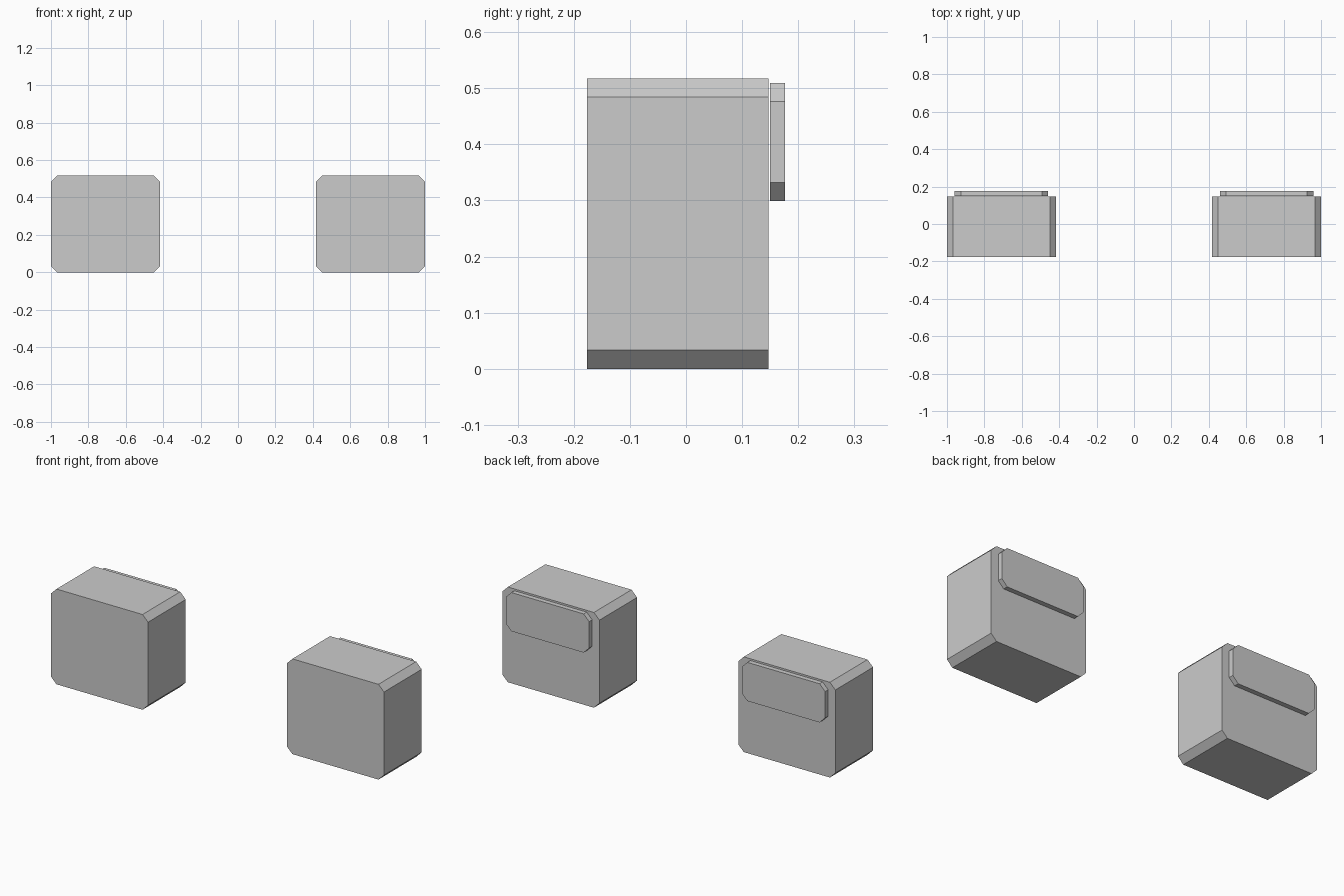
import bpy
import bmesh

cube = bpy.data.objects.get("Cube")
if cube:
    bpy.data.objects.remove(cube, do_unlink=True)

GREY = (0.6, 0.6, 0.6, 1.0)
grey = bpy.data.materials.new("light_grey")
grey.use_nodes = True
grey.diffuse_color = GREY
grey.node_tree.nodes["Principled BSDF"].inputs["Base Color"].default_value = GREY

CHAMFER = 0.033


def chamfered_block(name, x, width, y0, y1, z0, z1):
    """Octagonal profile in the xz plane, extruded from y0 to y1."""
    w, h, c = width / 2, (z1 - z0) / 2, CHAMFER
    zc = (z0 + z1) / 2
    profile = [(w - c, -h), (w, c - h), (w, h - c), (w - c, h),
               (c - w, h), (-w, h - c), (-w, c - h), (c - w, -h)]
    bm = bmesh.new()
    face = bm.faces.new([bm.verts.new((px, y0, zc + pz)) for px, pz in profile])
    out = bmesh.ops.extrude_face_region(bm, geom=[face], use_keep_orig=True)
    moved = [v for v in out["geom"] if isinstance(v, bmesh.types.BMVert)]
    bmesh.ops.translate(bm, verts=moved, vec=(0, y1 - y0, 0))
    bmesh.ops.recalc_face_normals(bm, faces=bm.faces)
    mesh = bpy.data.meshes.new(name)
    bm.to_mesh(mesh)
    bm.free()
    mesh.materials.append(grey)
    obj = bpy.data.objects.new(name, mesh)
    obj.location.x = x
    bpy.context.collection.objects.link(obj)


# A matching pair: each block carries a thin plate high on its back
for side, sign in (("left", 1), ("right", -1)):
    x = sign * 0.7085
    chamfered_block(side + "_block", x, 0.583, -0.176, 0.147, 0.0, 0.517)
    chamfered_block(side + "_back_plate", x, 0.5, 0.15, 0.176, 0.299, 0.509)
